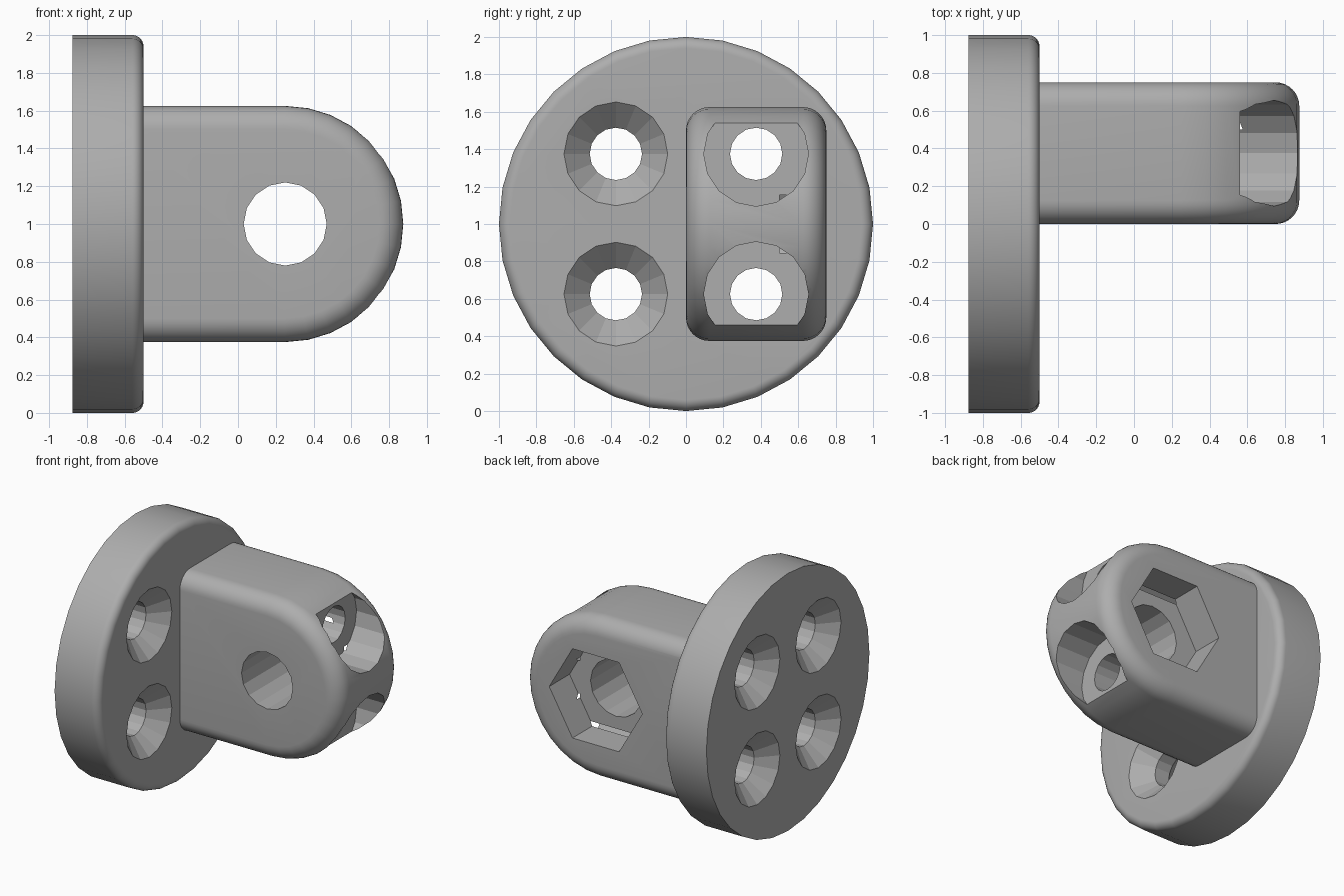
import bpy, bmesh, math
from mathutils import Matrix, Vector

if "Cube" in bpy.data.objects:
    bpy.data.objects.remove(bpy.data.objects["Cube"])

grey = bpy.data.materials.new("plain grey")
grey.diffuse_color = (0.42, 0.42, 0.42, 1)
grey.use_nodes = True
grey.node_tree.nodes["Principled BSDF"].inputs["Base Color"].default_value = grey.diffuse_color


def make(name, bm):
    bmesh.ops.recalc_face_normals(bm, faces=bm.faces)
    me = bpy.data.meshes.new(name)
    bm.to_mesh(me)
    bm.free()
    ob = bpy.data.objects.new(name, me)
    bpy.context.collection.objects.link(ob)
    me.materials.append(grey)
    return ob


def turned(name, profile, sides, y=0.0, z=1.0):
    """Solid turned round an axis parallel to x; profile is (x, radius)."""
    bm = bmesh.new()
    rings = []
    for x, r in profile:
        rings.append([bm.verts.new((x, y + r * math.sin(2 * math.pi * i / sides),
                                    z + r * math.cos(2 * math.pi * i / sides)))
                      for i in range(sides)])
    for a, b in zip(rings, rings[1:]):
        for i in range(sides):
            j = (i + 1) % sides
            bm.faces.new((a[i], a[j], b[j], b[i]))
    bm.faces.new(rings[0])
    bm.faces.new(rings[-1])
    return make(name, bm)


def prism(name, outline, y0, y1):
    """Outline of (x, z) points extruded along y."""
    bm = bmesh.new()
    lo = [bm.verts.new((x, y0, z)) for x, z in outline]
    hi = [bm.verts.new((x, y1, z)) for x, z in outline]
    bm.faces.new(lo)
    bm.faces.new(hi)
    n = len(outline)
    for i in range(n):
        j = (i + 1) % n
        bm.faces.new((lo[i], lo[j], hi[j], hi[i]))
    return make(name, bm)


def polygon(x, z, r, n):
    return [(x + r * math.cos(2 * math.pi * i / n),
             z + r * math.sin(2 * math.pi * i / n)) for i in range(n)]


def apply_boolean(target, other, operation):
    mod = target.modifiers.new("boolean", 'BOOLEAN')
    mod.operation = operation
    mod.solver = 'EXACT'
    mod.object = other
    bpy.context.view_layer.objects.active = target
    bpy.ops.object.modifier_apply(modifier=mod.name)
    bpy.data.objects.remove(other)


# Round base flange with a rounded front rim
rim = 0.06
rim_profile = [(-0.5 - rim + rim * math.sin(math.radians(a)),
                1 - rim + rim * math.cos(math.radians(a))) for a in range(0, 91, 10)]
bracket = turned("mounting_bracket", [(-0.875, 1.0)] + rim_profile, 32)

# Lug with a half-round end, all side edges rounded over
arc = [(0.25 + 0.625 * math.cos(math.radians(a)), 1 + 0.625 * math.sin(math.radians(a)))
       for a in [-90 + 11.25 * i for i in range(17)]]
lug = prism("lug", [(-0.7, 1.625), (-0.7, 0.375)] + arc, 0.0, 0.75)
bm = bmesh.new()
bm.from_mesh(lug.data)
side_edges = [e for e in bm.edges if abs(e.verts[0].co.y - e.verts[1].co.y) < 0.01]
bmesh.ops.bevel(bm, geom=side_edges, offset=0.125, segments=8, profile=0.5,
                affect='EDGES', clamp_overlap=True)
bm.to_mesh(lug.data)
bm.free()
apply_boolean(bracket, lug, 'UNION')

# Four screw holes: open ones countersunk both sides, lug ones with access bores
for z in (0.625, 1.375):
    open_hole = [(-0.9, 0.305), (-0.75, 0.14), (-0.625, 0.14), (-0.475, 0.305)]
    lug_hole = [(-0.9, 0.305), (-0.75, 0.14), (0.56, 0.14), (0.56, 0.28), (1.0, 0.28)]
    apply_boolean(bracket, turned("open_hole", open_hole, 16, -0.375, z), 'DIFFERENCE')
    apply_boolean(bracket, turned("lug_hole", lug_hole, 16, 0.375, z), 'DIFFERENCE')

# Cross hole through the lug and hexagonal nut pocket at the back
apply_boolean(bracket, prism("cross_hole", polygon(0.25, 1, 0.22, 16), -0.1, 0.9), 'DIFFERENCE')
apply_boolean(bracket, prism("nut_pocket", polygon(0.25, 1, 0.4, 6), 0.5, 0.9), 'DIFFERENCE')

# Smooth rounded edges, crisp facets in the holes
bpy.ops.object.select_all(action='DESELECT')
bracket.select_set(True)
bpy.context.view_layer.objects.active = bracket
bpy.ops.object.shade_smooth_by_angle(angle=math.radians(14))
